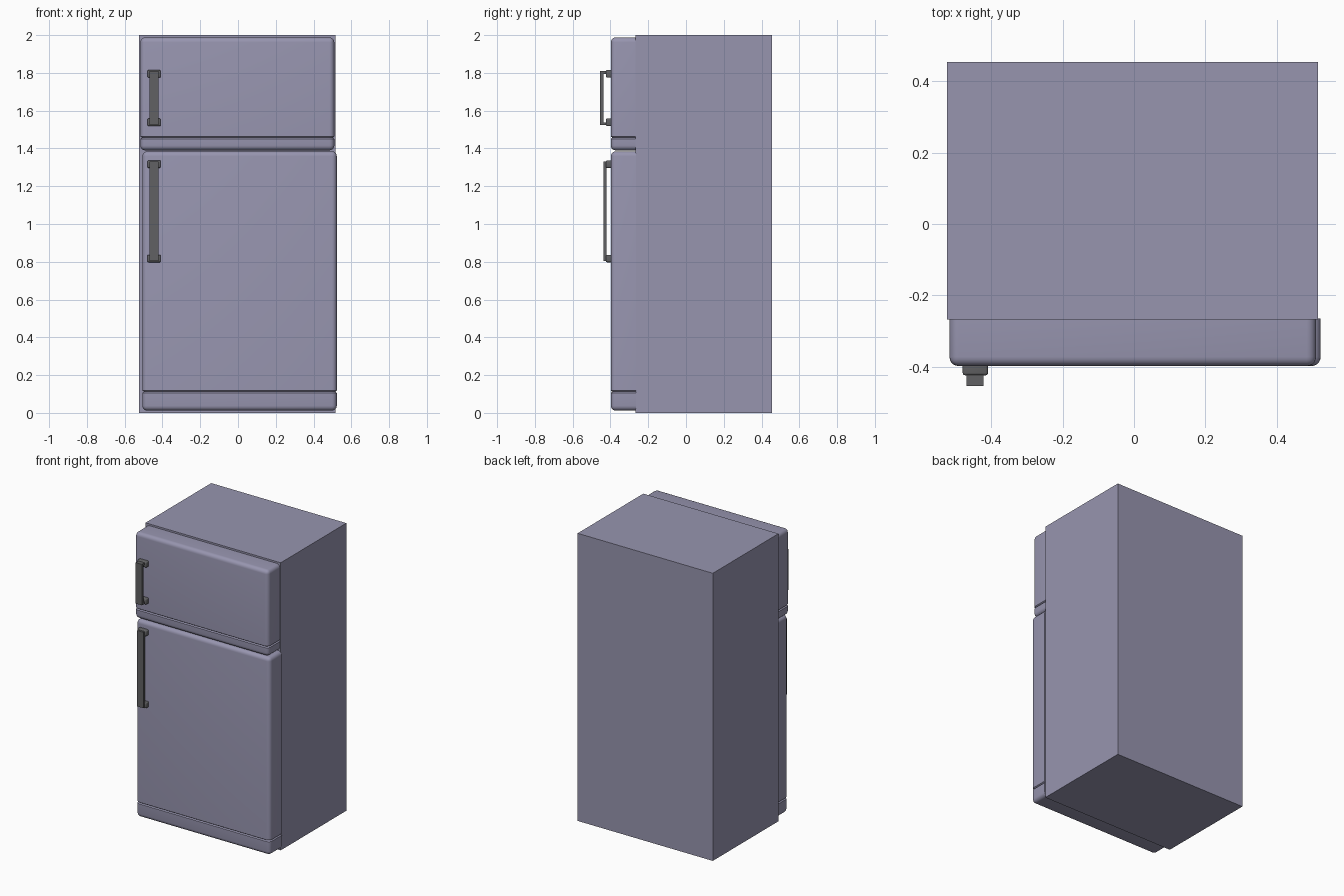
import bpy, bmesh
from mathutils import Vector

if "Cube" in bpy.data.objects:
    bpy.data.objects.remove(bpy.data.objects["Cube"])


def material(name, color):
    m = bpy.data.materials.new(name)
    m.diffuse_color = color
    m.use_nodes = True
    m.node_tree.nodes["Principled BSDF"].inputs["Base Color"].default_value = m.diffuse_color
    return m


PAINT = material("lilac_paint", (0.31, 0.30, 0.43, 1))
DARK = material("dark_grey", (0.12, 0.12, 0.125, 1))


def add_box(bm, lo, hi, bevel=0, segments=3):
    """Box between two corners; bevels every edge except those of the back face."""
    lo, hi = Vector(lo), Vector(hi)
    verts = bmesh.ops.create_cube(bm, size=1)["verts"]
    for v in verts:
        v.co = (lo + hi) / 2 + v.co * (hi - lo)
    if bevel:
        edges = {e for v in verts for e in v.link_edges
                 if min(w.co.y for w in e.verts) < hi.y - 1e-5}
        bmesh.ops.bevel(bm, geom=list(edges), offset=bevel, segments=segments,
                        profile=0.5, affect='EDGES', clamp_overlap=True)


def finish(bm, name, mat, smooth=False):
    bmesh.ops.recalc_face_normals(bm, faces=bm.faces)
    me = bpy.data.meshes.new(name)
    bm.to_mesh(me)
    bm.free()
    ob = bpy.data.objects.new(name, me)
    bpy.context.collection.objects.link(ob)
    me.materials.append(mat)
    if smooth:
        bpy.ops.object.select_all(action='DESELECT')
        ob.select_set(True)
        bpy.context.view_layer.objects.active = ob
        bpy.ops.object.shade_smooth_by_angle(angle=0.6)
    return ob


def door(name, x0, x1, z0, z1, groove_z):
    bm = bmesh.new()
    add_box(bm, (x0, -0.398, z0), (x1, -0.265, z1), 0.026, 5)
    # V groove running around the door
    for z in (groove_z - 0.006, groove_z, groove_z + 0.006):
        bmesh.ops.bisect_plane(bm, geom=bm.verts[:] + bm.edges[:] + bm.faces[:],
                               plane_co=(0, 0, z), plane_no=(0, 0, 1))
    cx = (x0 + x1) / 2
    for v in bm.verts:
        if abs(v.co.z - groove_z) < 1e-4:
            v.co.x = cx + (v.co.x - cx) * 0.984
            v.co.y = -0.265 + (v.co.y + 0.265) * 0.94
    finish(bm, name, PAINT, True)


def handle(name, z0, z1, front):
    # flat bar with returns to the two mounts
    bm = bmesh.new()
    add_box(bm, (-0.469, front, z0 + 0.006), (-0.421, front + 0.016, z1 - 0.006))
    for z in (z0 + 0.006, z1 - 0.020):
        add_box(bm, (-0.469, front + 0.016, z), (-0.421, -0.415, z + 0.014))
    finish(bm, name + "_bar", DARK)
    # rounded mounts
    for label, z in (("lower", z0), ("upper", z1 - 0.040)):
        bm = bmesh.new()
        add_box(bm, (-0.480, -0.424, z), (-0.409, -0.395, z + 0.040), 0.007, 3)
        finish(bm, f"{name}_{label}_mount", DARK, True)


# Cabinet
bm = bmesh.new()
add_box(bm, (-0.524, -0.268, 0), (0.516, 0.454, 2))
finish(bm, "cabinet", PAINT)

# Doors
door("freezer_door", -0.517, 0.510, 1.390, 1.988, 1.457)
door("fridge_door", -0.506, 0.523, 0.012, 1.385, 0.112)

# Handles
handle("freezer_handle", 1.518, 1.815, -0.454)
handle("fridge_handle", 0.797, 1.337, -0.438)
